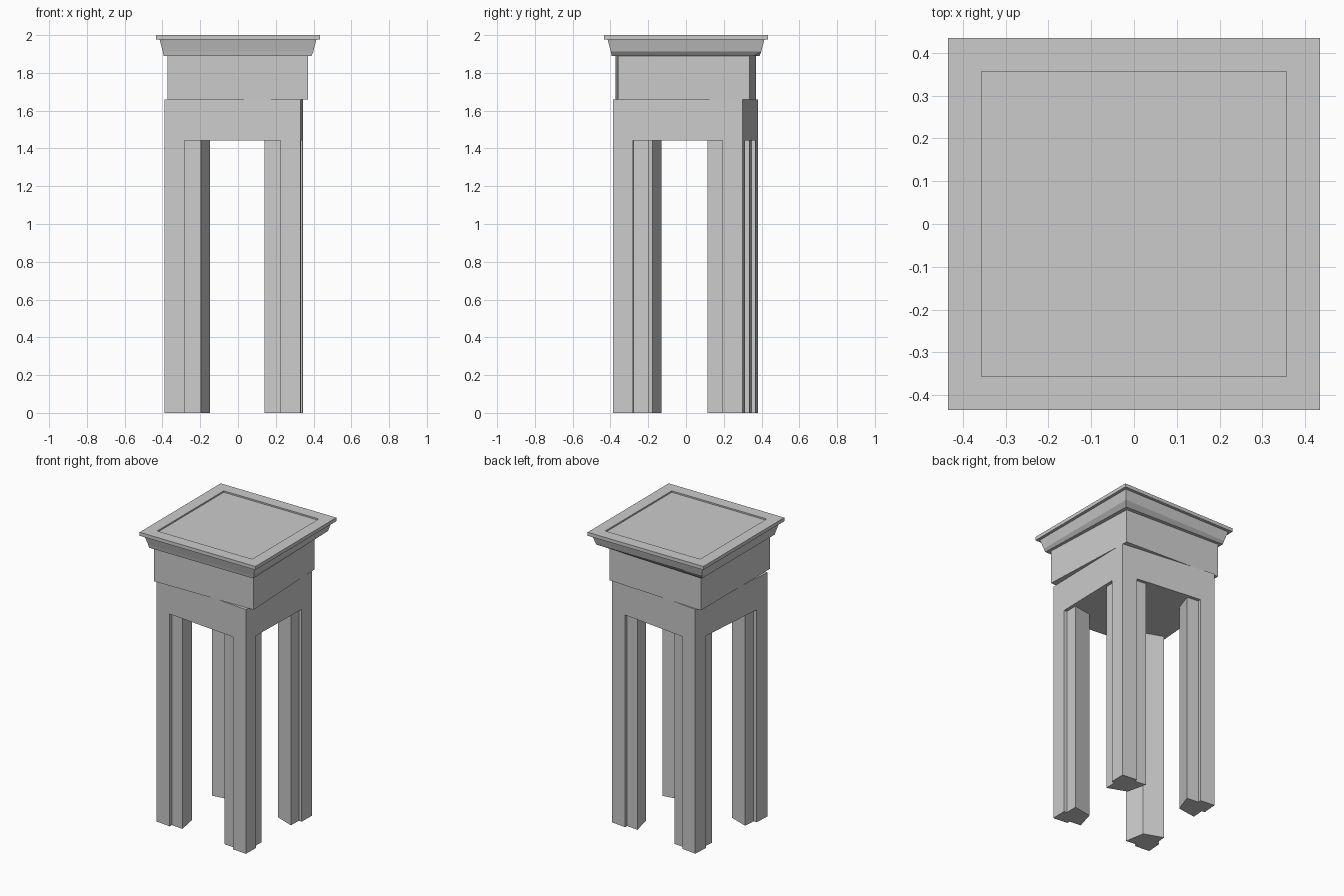
import bpy, bmesh
from mathutils import Vector

if "Cube" in bpy.data.objects:
    bpy.data.objects.remove(bpy.data.objects["Cube"])


def loft(name, loops):
    """Skin a stack of (z, outline) loops and cap both ends."""
    bm = bmesh.new()
    rings = [[bm.verts.new((p[0], p[1], z)) for p in pts] for z, pts in loops]
    n = len(rings[0])
    for a, b in zip(rings, rings[1:]):
        for i in range(n):
            j = (i + 1) % n
            bm.faces.new((a[i], a[j], b[j], b[i]))
    bm.faces.new(rings[0][::-1])
    bm.faces.new(rings[-1])
    bmesh.ops.recalc_face_normals(bm, faces=bm.faces)
    mesh = bpy.data.meshes.new(name)
    bm.to_mesh(mesh)
    bm.free()
    obj = bpy.data.objects.new(name, mesh)
    bpy.context.collection.objects.link(obj)
    return obj


def square(r):
    return [(-r, -r), (r, -r), (r, r), (-r, r)]


# Slightly crooked outlines: front-left, front-right, back-right, back-left
lower = [(-.39, -.317), (.33, -.387), (.345, .30), (-.335, .38)]
upper = [(-.372, -.372), (.37, -.361), (.34, .335), (-.372, .37)]
cornice_base = [(-.393, -.393), (.39, -.393), (.365, .36), (-.393, .39)]

# Stacked blocks
loft("lower_block", [(1.443, lower), (1.66, lower)])
loft("upper_block", [(1.66, upper), (1.89, upper)])

# Flared cornice under the top
loft("cornice", [(1.89, cornice_base), (1.913, square(.398)), (1.976, square(.415))])

# Top slab with a shallow sunken panel
loft("top_slab", [(1.976, square(.435)), (2.0, square(.435)),
                  (2.0, square(.357)), (1.99, square(.357))])

# Stepped corner legs, set out from each corner of the lower block
names = ["front_left_leg", "front_right_leg", "back_right_leg", "back_left_leg"]
profile = [(0, 0), (.106, 0), (.106, .022), (.19, .022), (.155, .155),
           (.022, .19), (.022, .106), (0, .106)]
for i, name in enumerate(names):
    c = Vector(lower[i])
    u = (Vector(lower[(i + 1) % 4]) - c).normalized()
    v = (Vector(lower[i - 1]) - c).normalized()
    outline = [c + u * a + v * b for a, b in profile]
    loft(name, [(0, outline), (1.443, outline)])
